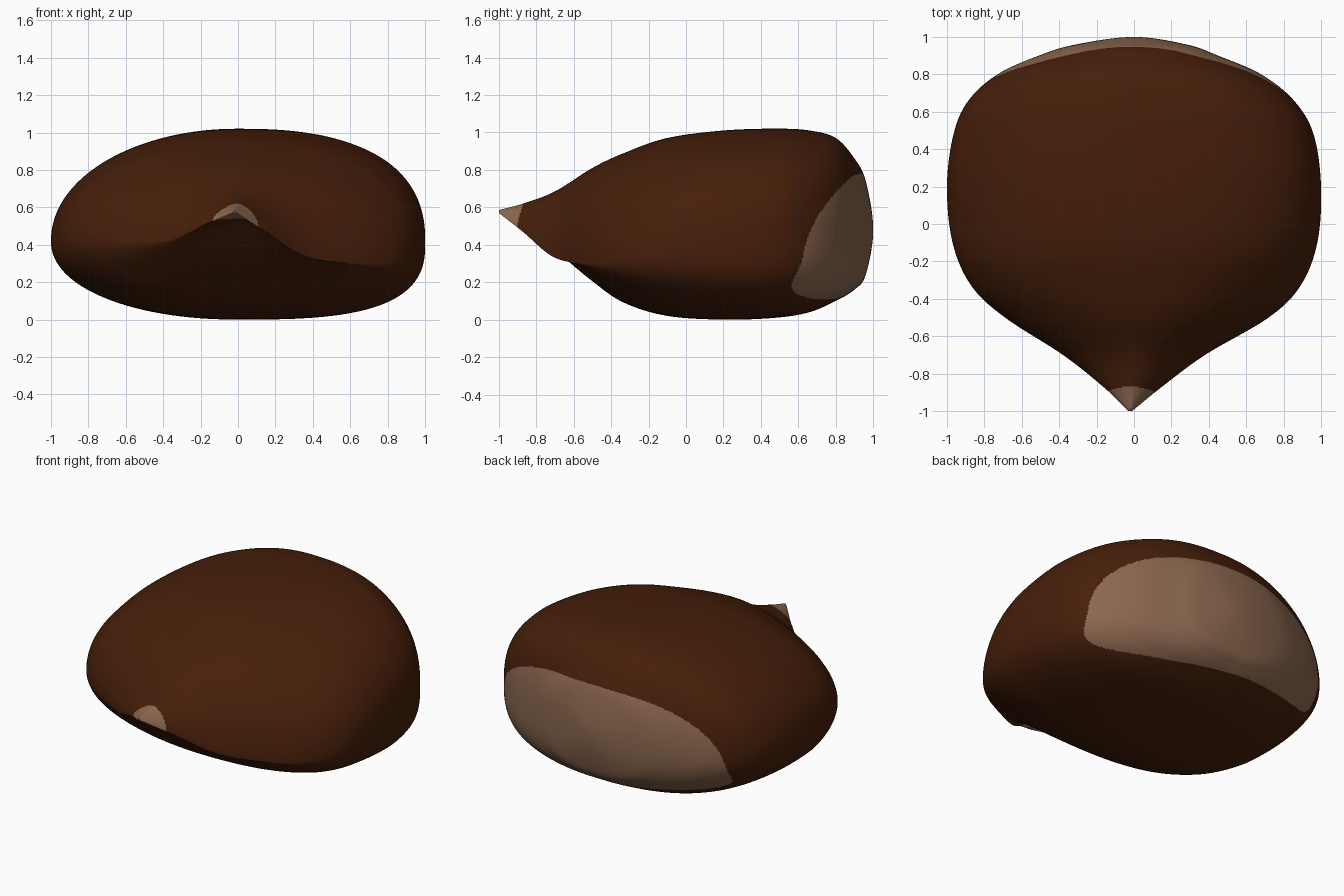
import bpy, bmesh, math

if "Cube" in bpy.data.objects:
    bpy.data.objects.remove(bpy.data.objects["Cube"])

RING, STEPS = 360, 24


def material(name, rgb):
    m = bpy.data.materials.new(name)
    m.diffuse_color = (*rgb, 1)
    m.use_nodes = True
    m.node_tree.nodes["Principled BSDF"].inputs["Base Color"].default_value = m.diffuse_color
    return m


# Stations from pointed tip to rounded back: y, left x, right x, top z, rim z, bottom z
ROWS = [
    (-1.00, -.03, -.01, .595, .58, .585),
    (-.87, -.165, .15, .63, .50, .55),
    (-.70, -.38, .38, .695, .385, .385),
    (-.50, -.69, .72, .82, .365, .215),
    (-.33, -.87, .89, .90, .385, .10),
    (-.10, -.97, .98, .98, .41, .03),
    (.20, -1.0, 1.0, 1.02, .43, .01),
    (.48, -.965, .96, 1.03, .44, .02),
    (.66, -.885, .855, 1.02, .45, .05),
    (.80, -.73, .68, .98, .46, .11),
    (.90, -.51, .45, .87, .47, .17),
    (.96, -.31, .28, .75, .48, .25),
    (1.00, 0, 0, .49, .49, .49),
]


def catmull(a, b, c, d, t):
    return [.5 * (2 * q + (r - p) * t + (2 * p - 5 * q + 4 * r - s) * t * t
                  + (3 * q - p - 3 * r + s) * t ** 3) for p, q, r, s in zip(a, b, c, d)]


def stations():
    first = [2 * a - b for a, b in zip(ROWS[0], ROWS[1])]
    y, xl, xr, zt, zm, zb = ROWS[-2]
    pts = [first, *ROWS, (y, xr, xl, zb, zm, zt)]     # mirrored end rounds off the back
    for i in range(1, len(pts) - 2):
        for k in range(STEPS):
            yield catmull(*pts[i - 1:i + 3], k / STEPS)


def ramp(v, lo, hi):
    return min(1, max(0, (v - lo) / (hi - lo)))


def section(row):
    """Rounded section, fuller on the right; the rim drops below the underside near the tip."""
    y, xl, xr, zt, zm, zb = row
    f, g = ramp(y, -1, -.2), ramp(y, -.25, .3)
    tilt = .055 * math.sin(math.pi * ramp(y, -1, 0))
    for k in range(RING):
        a = 2 * math.pi * k / RING
        c, s = math.cos(a), math.sin(a)
        if s >= 0:
            n = 1.4 + .65 * f + (.1 * f + .35 * g if c > 0 else 0)
        else:
            n = 1.7 + .4 * f + (.3 * f + .6 * g if c > 0 else 0)
        r = (abs(c) ** n + abs(s) ** n) ** (-1 / n)
        x = (xl + xr) / 2 + r * c * (xr - xl) / 2
        rim = zm - tilt * c
        yield x, y, rim + r * abs(s) * ((zt if s >= 0 else zb) - rim)


# Nut body lofted through the stations
bm = bmesh.new()
rings = [[bm.verts.new(p) for p in section(row)] for row in stations()]
for a, b in zip(rings, rings[1:]):
    for k in range(RING):
        j = (k + 1) % RING
        bm.faces.new((a[k], a[j], b[j], b[k]))
bm.faces.new(rings[0])
back = bm.verts.new((0, 1, .49))
for k in range(RING):
    bm.faces.new((rings[-1][k], rings[-1][(k + 1) % RING], back))
bmesh.ops.recalc_face_normals(bm, faces=bm.faces)
low = min(v.co.z for v in bm.verts)
bmesh.ops.translate(bm, verts=bm.verts, vec=(0, 0, -low))

# Pale scar on the back (tall above its widest line, shallow below) and pale point at the tip
for f in bm.faces:
    x, y, z = f.calc_center_median()
    u = abs((x - .035) / .845)
    if z > .31:
        inside = u ** 2.4 + ((z - .31) / .475) ** 2.4 < 1
    else:
        inside = u ** 3.5 + ((.31 - z) / (.18 + .06 * x)) ** 3.5 < 1
    scar = y > .5 and inside
    tip = (y + 1) ** 2 + .4 * (x + .02) ** 2 < .13 ** 2
    f.material_index = 1 if scar or tip else 0

mesh = bpy.data.meshes.new("nut")
bm.to_mesh(mesh)
bm.free()
mesh.materials.append(material("dark brown shell", (.062, .0135, .003)))
mesh.materials.append(material("pale tan scar", (.26, .137, .077)))
nut = bpy.data.objects.new("nut", mesh)
bpy.context.collection.objects.link(nut)
bpy.context.view_layer.objects.active = nut
nut.select_set(True)
bpy.ops.object.shade_smooth_by_angle(angle=math.radians(50))
